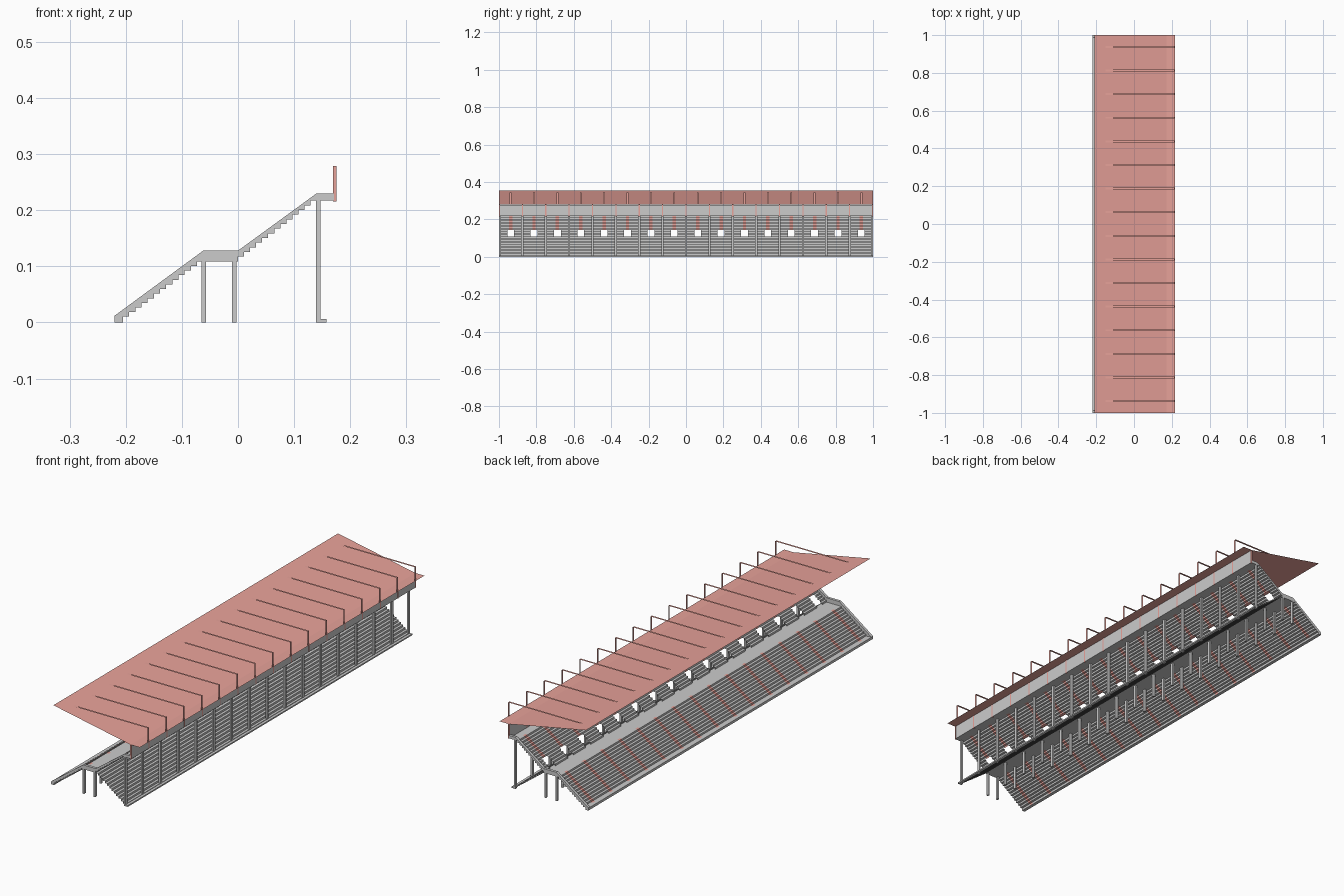
import bpy, bmesh

if "Cube" in bpy.data.objects:
    bpy.data.objects.remove(bpy.data.objects["Cube"])

BAYS = 16
BAY = 2 / BAYS
MIDS = [-1 + BAY * (i + 0.5) for i in range(BAYS)]
LINES = [-1 + BAY * i for i in range(BAYS + 1)]

red = bpy.data.materials.new("red")
red.diffuse_color = (0.80, 0.36, 0.32, 1)
red.use_nodes = True
red.node_tree.nodes["Principled BSDF"].inputs["Base Color"].default_value = red.diffuse_color
grey = bpy.data.materials.new("grey")
grey.diffuse_color = (0.7, 0.7, 0.7, 1)
grey.use_nodes = True
grey.node_tree.nodes["Principled BSDF"].inputs["Base Color"].default_value = grey.diffuse_color


def finish(name, bm, mats=()):
    bmesh.ops.remove_doubles(bm, verts=bm.verts, dist=1e-5)
    me = bpy.data.meshes.new(name)
    bm.to_mesh(me)
    bm.free()
    for m in mats:
        me.materials.append(m)
    ob = bpy.data.objects.new(name, me)
    bpy.context.collection.objects.link(ob)
    return ob


def add_box(bm, x0, x1, y0, y1, z0, z1):
    r = bmesh.ops.create_cube(bm, size=1)
    for v in r["verts"]:
        v.co = ((x0 + x1) / 2 + v.co.x * (x1 - x0),
                (y0 + y1) / 2 + v.co.y * (y1 - y0),
                (z0 + z1) / 2 + v.co.z * (z1 - z0))


def boxes(name, items, mats=()):
    bm = bmesh.new()
    for it in items:
        add_box(bm, *it)
    return finish(name, bm, mats)


def steps(x0, z0, x1, z1, n):
    """Stepped line: riser first, then tread."""
    pts = [(x0, z0)]
    for i in range(n):
        z = z0 + (z1 - z0) * (i + 1) / n
        pts += [(x0 + (x1 - x0) * i / n, z), (x0 + (x1 - x0) * (i + 1) / n, z)]
    return pts


def sheet(name, pts, strips=((-1, 1, 0),), hole=None, mats=()):
    """Sweep an xz line along y in strips (y0, y1, material index)."""
    bm = bmesh.new()
    for y0, y1, m in strips:
        for i, (a, b) in enumerate(zip(pts, pts[1:])):
            if hole and m and i < hole:
                continue
            f = bm.faces.new([bm.verts.new((p[0], y, p[1]))
                              for p, y in ((a, y0), (a, y1), (b, y1), (b, y0))])
            f.material_index = m
    return finish(name, bm, mats)


def bay_strips(half):
    out, y = [], -1
    for c in MIDS:
        out += [(y, c - half, 0), (c - half, c + half, 1)]
        y = c + half
    return out + [(y, 1, 0)]


# Seating tiers with red aisles, the upper one pierced by entrances
low = steps(-0.205, 0.002, -0.062, 0.109, 13)
up = steps(0.0, 0.109, 0.14, 0.217, 13)
sheet("lower_seating", low, bay_strips(0.009), None, (grey, red))
sheet("upper_seating", up[8:], bay_strips(0.009), None, (grey, red))
sheet("entrance_row", up[:9], bay_strips(0.018), 8, (grey, red))

# Flat walkways and the stepped rear slope
sheet("concourse", [(-0.062, 0.109), (0, 0.109)])
sheet("top_landing", [(0.14, 0.217), (0.172, 0.217)])
sheet("rear_steps", steps(0.146, 0.0, 0.0, 0.109, 13))

# Ground kerbs
boxes("kerb", [(-0.22, -0.205, -1, 1, 0, 0.011),
               (0.146, 0.158, -1, 1, 0, 0.006)])

# End parapets: smooth top, stepped underside
outline = ([(-0.22, 0.0), (-0.205, 0.0)] + low + up + [(0.171, 0.217), (0.171, 0.23),
           (0.14, 0.23), (0.0, 0.128), (-0.062, 0.128), (-0.22, 0.012)])
bm = bmesh.new()
for y, t in ((-1, 0.012), (1, -0.012)):
    f = bm.faces.new([bm.verts.new((x, y, z)) for x, z in outline])
    r = bmesh.ops.extrude_face_region(bm, geom=[f])
    for v in r["geom"]:
        if isinstance(v, bmesh.types.BMVert):
            v.co.y += t
bmesh.ops.recalc_face_normals(bm, faces=bm.faces)
finish("end_parapet", bm)

# Three rows of columns
cols = []
for x0, x1, h in ((-0.065, -0.057, 0.109), (-0.011, -0.003, 0.109), (0.139, 0.147, 0.217)):
    for y in LINES:
        y = max(-0.994, min(0.994, y))
        cols.append((x0, x1, y - 0.006, y + 0.006, 0, h))
boxes("column", cols)

# Back wall with red fins
boxes("back_wall", [(0.170, 0.175, -0.998, 0.998, 0.217, 0.278)])
fins = []
for y in LINES:
    y = max(-0.997, min(0.997, y))
    fins.append((0.1695, 0.1755, y - 0.003, y + 0.003, 0.216, 0.279))
boxes("wall_fin", fins, (red,))

# Thin roof sheet and the hooked ties above it
sheet("roof", [(0.217, 0.28), (0.172, 0.28), (-0.208, 0.354)], mats=(red,))
sheet("roof_tie", [(0.215, 0.28), (0.215, 0.343), (-0.15, 0.343)],
      [(y - 0.005, y + 0.005, 0) for y in MIDS], mats=(red,))
